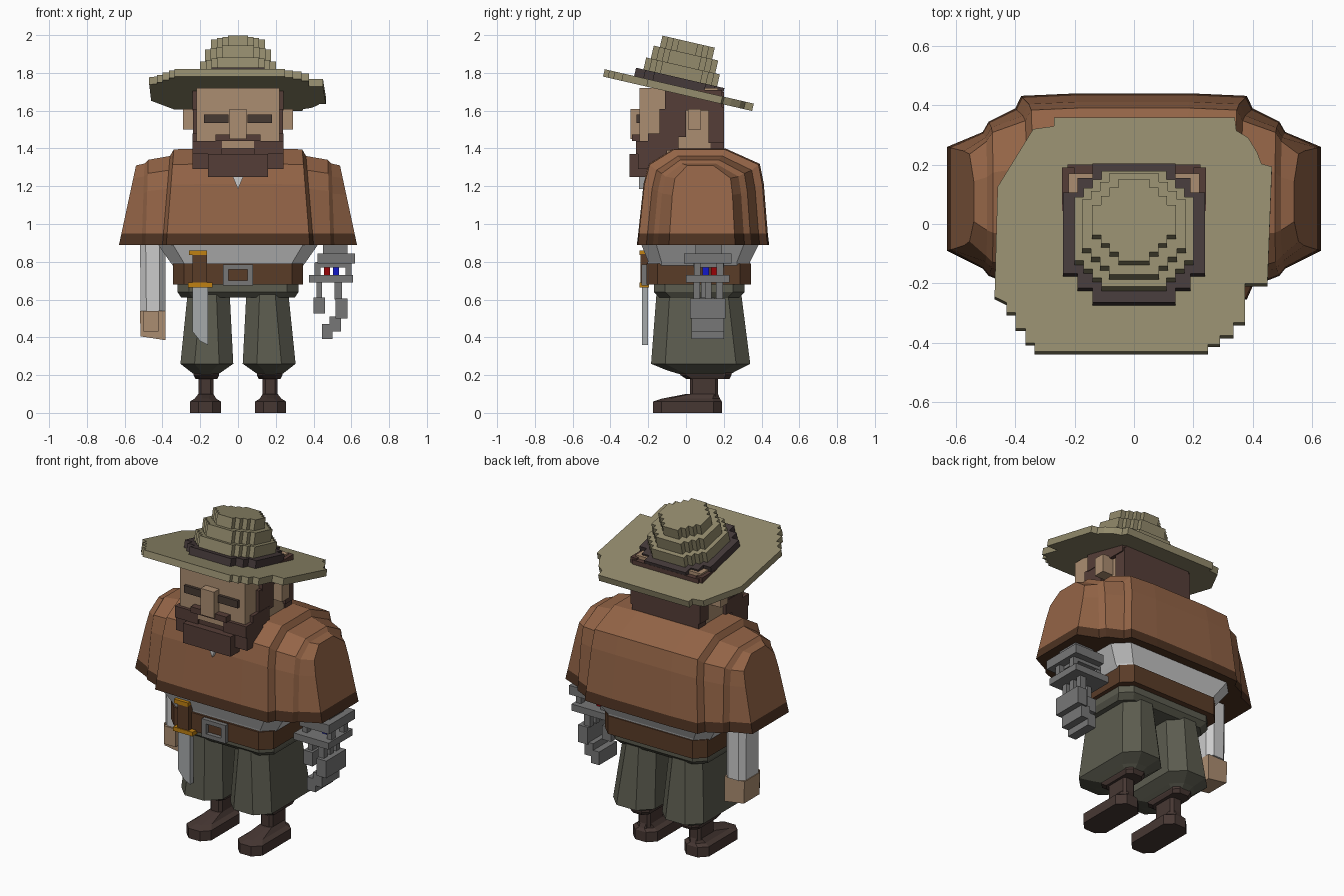
import bpy, bmesh
from mathutils import Matrix
from math import radians

if "Cube" in bpy.data.objects:
    bpy.data.objects.remove(bpy.data.objects["Cube"])


def mat(name, r, g, b):
    m = bpy.data.materials.new(name)
    m.diffuse_color = [(c / 255) ** 2.2 for c in (r, g, b)] + [1]
    m.use_nodes = True
    m.node_tree.nodes["Principled BSDF"].inputs["Base Color"].default_value = m.diffuse_color
    return m


FELT = mat("olive_felt", 146, 138, 108)
BAND = mat("dark_band", 70, 60, 60)
SKIN = mat("skin", 170, 140, 112)
HAIR = mat("hair", 86, 64, 58)
BROW = mat("brow", 72, 60, 54)
WOOL = mat("brown_wool", 146, 100, 72)
HEM = mat("dark_hem", 78, 53, 38)
SHIRT = mat("pale_shirt", 190, 190, 190)
LEATHER = mat("leather", 90, 62, 44)
PANTS = mat("trousers", 92, 92, 80)
BOOT = mat("boot", 72, 58, 54)
STEEL = mat("steel", 118, 118, 118)
BLADE = mat("blade", 165, 168, 170)
GOLD = mat("gold", 190, 128, 25)
RED = mat("red", 150, 10, 15)
BLUE = mat("blue", 25, 30, 200)


def loft(name, rings, m, matrix=None):
    """Skin equal-length closed rings of 3D points and cap both ends."""
    n = len(rings[0])
    verts = [p for r in rings for p in r]
    faces = [(k * n + i, k * n + (i + 1) % n, (k + 1) * n + (i + 1) % n, (k + 1) * n + i)
             for k in range(len(rings) - 1) for i in range(n)]
    faces += [tuple(range(n))[::-1], tuple(range(len(verts) - n, len(verts)))]
    me = bpy.data.meshes.new(name)
    me.from_pydata(verts, [], faces)
    bm = bmesh.new()
    bm.from_mesh(me)
    bmesh.ops.recalc_face_normals(bm, faces=bm.faces)
    bm.to_mesh(me)
    bm.free()
    if matrix:
        me.transform(matrix)
    me.materials.append(m)
    ob = bpy.data.objects.new(name, me)
    bpy.context.collection.objects.link(ob)
    return ob


def prism(name, pts, z0, z1, m, matrix=None):
    return loft(name, [[(x, y, z) for x, y in pts] for z in (z0, z1)], m, matrix)


def box(name, x0, x1, y0, y1, z0, z1, m):
    return prism(name, [(x0, y0), (x1, y0), (x1, y1), (x0, y1)], z0, z1, m)


def oct_ring(x0, x1, y0, y1, c, z):
    return [(x, y, z) for x, y in ((x0 + c, y0), (x1 - c, y0), (x1, y0 + c), (x1, y1 - c),
                                   (x1 - c, y1), (x0 + c, y1), (x0, y1 - c), (x0, y0 + c))]


def stair(rx, ry, cut, n):
    """Rounded outline whose corners are staircases."""
    s = cut / n
    q = [(rx, ry - cut)]
    for i in range(n):
        q += [(rx - (i + 1) * s, ry - cut + i * s), (rx - (i + 1) * s, ry - cut + (i + 1) * s)]
    top = q + [(-x, y) for x, y in q[::-1]]
    return top + [(-x, -y) for x, y in top]


# Hat, tilted back as one unit
TILT = Matrix.Translation((0, -0.045, 1.71)) @ Matrix.Rotation(radians(-13), 4, 'X')
brim = [(-.335, -.4), (.25, -.4), (.25, -.375), (.29, -.375), (.29, -.345), (.335, -.345),
        (.335, -.3), (.375, -.3), (.375, -.165), (.45, -.165), (.465, .24), (.43, .25),
        (.415, .29), (.385, .34), (.345, .365), (.34, .41), (-.27, .41), (-.27, .38),
        (-.34, .37), (-.46, .17), (-.47, -.21), (-.43, -.23), (-.43, -.265), (-.4, -.265),
        (-.4, -.32), (-.365, -.32), (-.365, -.37), (-.335, -.37)]
prism("hat_brim", brim, -.02, .02, FELT, TILT)
prism("hat_band", stair(.24, .24, .1, 2), .02, .065, BAND, TILT)
for i, (r, z0, z1) in enumerate([(.2, .02, .13), (.175, .13, .2), (.142, .2, .262)]):
    prism("hat_crown_%d" % i, stair(r, r, .09, 3), z0, z1, FELT, TILT)

# Head and face
box("head", -.22, .22, -.245, .17, 1.3, 1.72, SKIN)
box("nose", -.045, .045, -.295, -.24, 1.45, 1.61, SKIN)
box("mouth", -.085, .085, -.265, -.24, 1.40, 1.44, SKIN)
box("hair_back", -.225, .225, .13, .2, 1.36, 1.7, HAIR)
box("beard", -.24, .24, -.255, -.1, 1.29, 1.40, HAIR)
box("chin_beard", -.16, .16, -.3, -.15, 1.25, 1.37, HAIR)
box("moustache", -.12, .12, -.285, -.24, 1.44, 1.475, HAIR)
for s, side in ((-1, "right"), (1, "left")):
    def sbox(name, x0, x1, *rest):
        box(side + "_" + name, min(s * x0, s * x1), max(s * x0, s * x1), *rest)
    sbox("eyebrow", .05, .18, -.262, -.23, 1.535, 1.58, BROW)
    sbox("beard_cheek", .085, .24, -.265, -.14, 1.37, 1.44, HAIR)
    sbox("sideburn", .2, .24, -.2, -.04, 1.39, 1.48, HAIR)
    sbox("sideburn_upper", .2, .238, -.14, 0, 1.46, 1.61, HAIR)
    sbox("hair_side", .2, .242, -.11, .19, 1.6, 1.71, HAIR)
    sbox("hair_nape", .2, .235, .12, .2, 1.43, 1.62, HAIR)
    sbox("ear", .2, .29, .01, .08, 1.5, 1.61, SKIN)

# Poncho: arch sections lofted across x, stepping down at the shoulders
arch = [(0, 0), (.01, .12), (.05, .63), (.09, .84), (.28, 1), (.67, 1),
        (.93, .84), (.96, .63), (.99, .12), (1, 0)]
stations = [(.2, .18, 1.4, -.26, .44), (.38, .34, 1.395, -.255, .432), (.4, .36, 1.36, -.21, .39),
            (.49, .475, 1.34, -.175, .345), (.51, .495, 1.32, -.15, .31), (.63, .54, 1.31, -.09, .26)]
rings = []
for s, sts in ((-1, stations[::-1]), (1, stations)):
    for xb, xt, zt, y0, y1 in sts:
        # hem height stays level at z = 0.95
        hs = [(t, .89 + h * (zt - .89) if h != .12 else .95) for t, h in arch]
        rings.append([(s * (xb + (xt - xb) * (z - .89) / (zt - .89)), y0 + t * (y1 - y0), z)
                      for t, z in hs])
poncho = loft("poncho", rings, WOOL)
bm = bmesh.new()
bm.from_mesh(poncho.data)
ends = [f for f in bm.faces if len(f.verts) > 4]
bmesh.ops.bisect_plane(bm, geom=ends + [e for f in ends for e in f.edges] + [v for f in ends for v in f.verts],
                       plane_co=(0, 0, .95), plane_no=(0, 0, 1), dist=1e-4)
bm.to_mesh(poncho.data)
bm.free()
poncho.data.materials.append(HEM)
for p in poncho.data.polygons:
    p.material_index = int(p.center.z < .935)
collar = loft("collar_notch", [[(-.028, y, 1.25), (.028, y, 1.25), (0, y, 1.185)] for y in (-.25, -.215)], SHIRT)

# Shirt, belt, buckle
loft("shirt", [oct_ring(-.33, .33, -.19, .33, .06, .76), oct_ring(-.36, .36, -.2, .34, .07, .8),
               oct_ring(-.43, .43, -.24, .39, .08, .9)], SHIRT)
loft("belt", [oct_ring(-.345, .345, -.21, .345, .06, z) for z in (.68, .79)], LEATHER)
for x in (-.08, .05):
    box("buckle_side", x, x + .03, -.235, -.2, .675, .785, STEEL)
for z in (.675, .76):
    box("buckle_bar", -.05, .05, -.235, -.2, z, z + .025, STEEL)

# Dagger tucked in the belt
box("dagger_handle", -.24, -.165, -.24, -.2, .68, .84, LEATHER)
box("dagger_pommel", -.26, -.165, -.245, -.195, .835, .86, GOLD)
box("dagger_guard", -.265, -.135, -.245, -.195, .665, .69, GOLD)
loft("dagger_blade", [[(x, y, z) for x, z in ((-.24, .665), (-.24, .43), (-.2, .38), (-.16, .36), (-.16, .665))]
                      for y in (-.232, -.2)], BLADE)

# Trousers and boots
loft("waist", [oct_ring(-.3, .3, -.14, .28, .06, .61), oct_ring(-.32, .32, -.17, .31, .06, .64),
               oct_ring(-.32, .32, -.17, .31, .06, .69)], PANTS)
for s, side in ((-1, "right"), (1, "left")):
    def leg(name, profile, m):
        loft(side + "_" + name, [[(s * x, y, z) for x, y, z in oct_ring(*p)] for p in profile], m)
    leg("trouser_leg", [(.12, .22, .0, .22, .03, .195), (.075, .26, -.1, .27, .06, .225),
                        (.025, .305, -.185, .34, .075, .26), (.045, .265, -.155, .29, .07, .65)], PANTS)
    leg("trouser_cuff", [(.11, .225, .0, .23, .03, .18), (.1, .235, -.03, .24, .03, .2),
                         (.1, .235, -.03, .24, .03, .23)], BOOT)
    leg("boot_shaft", [(.13, .21, .02, .17, .015, .05), (.13, .21, .02, .17, .015, .2)], BOOT)
    leg("boot_foot", [(.09, .255, -.175, .19, .045, 0), (.09, .255, -.175, .19, .045, .06),
                      (.115, .23, -.13, .18, .04, .075), (.13, .21, .0, .17, .02, .1)], BOOT)

# Natural arm
loft("right_sleeve", [oct_ring(-.515, -.385, .01, .19, .03, .54), oct_ring(-.52, -.385, .01, .19, .03, 1.0)], SHIRT)
loft("right_hand", [[(-.515, y, .405), (-.385, y, .385), (-.385, y, .54), (-.52, y, .54)]
                    for y in (.03, .18)], SKIN)
box("right_thumb", -.5, -.42, -.0, .04, .43, .54, SKIN)

# Mechanical arm
box("mech_forearm", .45, .58, .05, .19, .84, 1.0, STEEL)
box("mech_upper_plate", .42, .62, -.01, .24, .79, .845, STEEL)
box("mech_upper_collar", .41, .57, .04, .2, .77, .8, STEEL)
box("mech_lower_plate", .375, .61, 0, .23, .69, .73, STEEL)
for x, y, m, nm in ((.47, .15, RED, "red"), (.52, .105, BLUE, "blue"), (.585, .06, STEEL, "steel"),
                    (.585, .18, STEEL, "steel"), (.42, .06, STEEL, "steel"), (.42, .18, STEEL, "steel")):
    box(nm + "_rod", x - .016, x + .016, y - .018, y + .018, .725, .795, m)
box("mech_thumb_joint", .415, .445, .08, .13, .61, .69, STEEL)
box("mech_thumb", .40, .46, .06, .15, .525, .61, STEEL)
for y in (.06, .12, .18):
    box("mech_finger_joint", .51, .55, y - .02, y + .015, .6, .69, STEEL)
box("mech_finger_base", .515, .58, .02, .21, .5, .605, STEEL)
box("mech_finger_middle", .485, .545, .03, .2, .43, .51, STEEL)
box("mech_finger_tip", .445, .5, .03, .2, .39, .47, STEEL)
